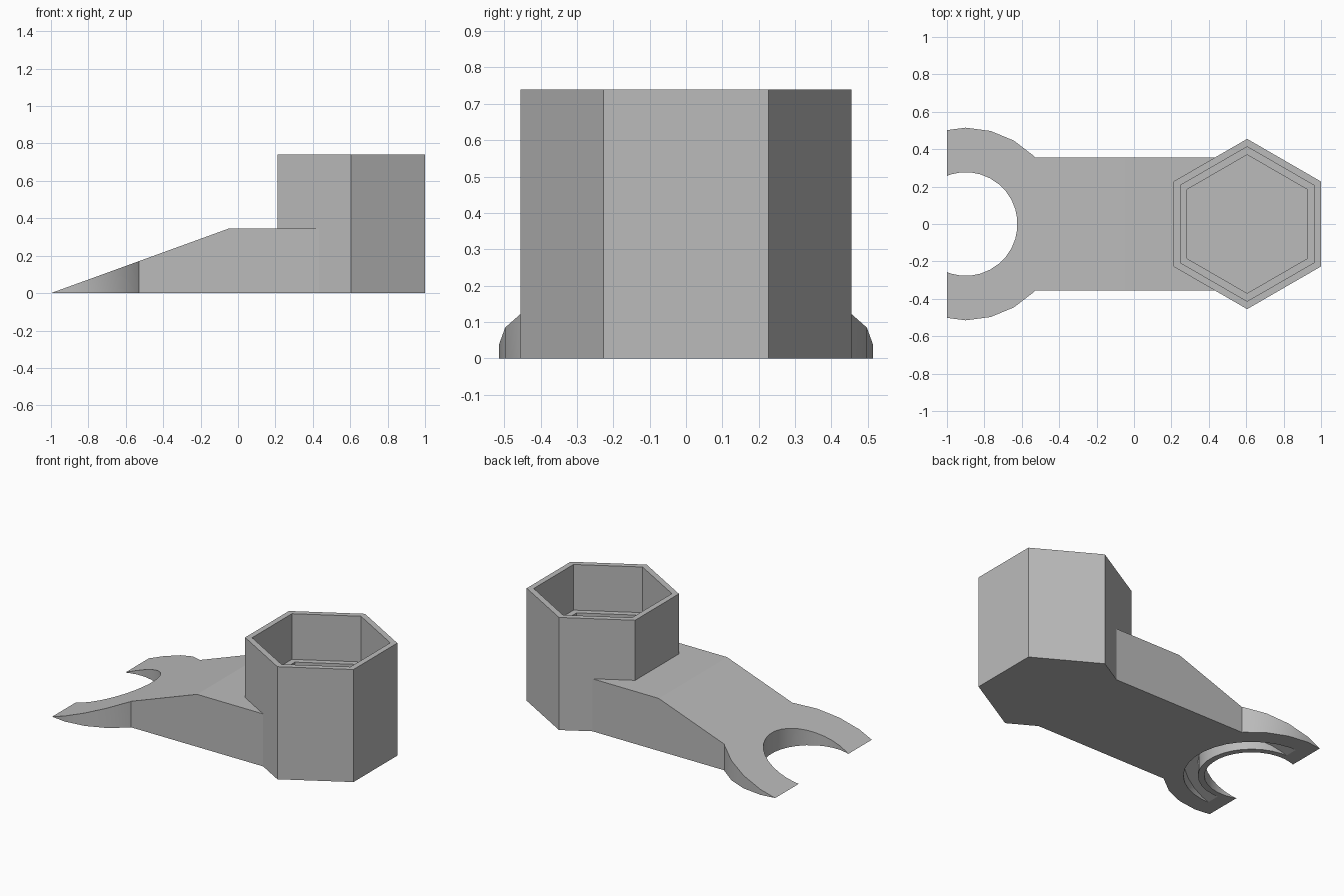
import bpy, bmesh, math

cube = bpy.data.objects.get("Cube")
if cube:
    bpy.data.objects.remove(cube, do_unlink=True)

FORK_X, CUP_X = -0.9, 0.605
ARM_TOP, BEND_X = 0.345, -0.05

grey = bpy.data.materials.new("plain grey")
grey.use_nodes = True
grey.diffuse_color = (0.5, 0.5, 0.5, 1)
grey.node_tree.nodes["Principled BSDF"].inputs["Base Color"].default_value = (0.5, 0.5, 0.5, 1)


def extrude(name, points, offset):
    """Solid made by sweeping a flat outline along an offset."""
    bm = bmesh.new()
    face = bm.faces.new([bm.verts.new(p) for p in points])
    swept = bmesh.ops.extrude_face_region(bm, geom=[face])["geom"]
    bmesh.ops.translate(bm, vec=offset, verts=[v for v in swept if isinstance(v, bmesh.types.BMVert)])
    bmesh.ops.recalc_face_normals(bm, faces=bm.faces)
    mesh = bpy.data.meshes.new(name)
    bm.to_mesh(mesh)
    bm.free()
    mesh.materials.append(grey)
    obj = bpy.data.objects.new(name, mesh)
    bpy.context.collection.objects.link(obj)
    return obj


def prism(name, x, radius, sides, z0, z1, turn=0.0):
    angles = [2 * math.pi * (i + turn) / sides for i in range(sides)]
    outline = [(x + radius * math.cos(a), radius * math.sin(a), z0) for a in angles]
    return extrude(name, outline, (0, 0, z1 - z0))


def wedge(name, drop=0.0):
    """Side profile of the arm: a ramp up to a level top."""
    profile = [(-1, -0.1), (-1, -drop), (BEND_X, ARM_TOP - drop), (0.8, ARM_TOP - drop), (0.8, -0.1)]
    return extrude(name, [(x, -1, z) for x, z in profile], (0, 2, 0))


def combine(target, tool, operation):
    """Apply a boolean and discard the tool."""
    mod = target.modifiers.new(operation, 'BOOLEAN')
    mod.operation = operation
    mod.solver = 'EXACT'
    mod.object = tool
    bpy.context.view_layer.objects.active = target
    bpy.ops.object.modifier_apply(modifier=mod.name)
    bpy.data.objects.remove(tool, do_unlink=True)


# Arm with a round fork end, trimmed to the ramp profile
body = prism("hex_cup_bracket", FORK_X, 0.515, 24, 0, 0.6)
arm_outline = [(-0.8, -0.355, 0), (CUP_X, -0.355, 0), (CUP_X, 0.355, 0), (-0.8, 0.355, 0)]
combine(body, extrude("arm", arm_outline, (0, 0, 0.6)), 'UNION')
combine(body, wedge("ramp"), 'INTERSECT')

# Fork opening
combine(body, prism("fork_hole", FORK_X, 0.277, 32, -0.2, 1, 0.5), 'DIFFERENCE')

# Ring groove in the underside of the fork, following the ramp
groove = prism("groove", FORK_X, 0.4, 32, -0.05, 0.6, 0.5)
combine(groove, prism("groove_core", FORK_X, 0.315, 32, -0.2, 1, 0.5), 'DIFFERENCE')
combine(groove, wedge("groove_roof", 0.035), 'INTERSECT')
combine(body, groove, 'DIFFERENCE')

# Hexagonal cup with a stepped pocket
combine(body, prism("cup", CUP_X, 0.455, 6, 0, 0.74, 0.5), 'UNION')
combine(body, prism("upper_pocket", CUP_X, 0.413, 6, 0.44, 1, 0.5), 'DIFFERENCE')
combine(body, prism("lower_pocket", CUP_X, 0.37, 6, 0.3, 0.9, 0.5), 'DIFFERENCE')

# Smooth the round walls, keep every other edge crisp
body.select_set(True)
bpy.context.view_layer.objects.active = body
bpy.ops.object.shade_smooth_by_angle(angle=math.radians(17))
